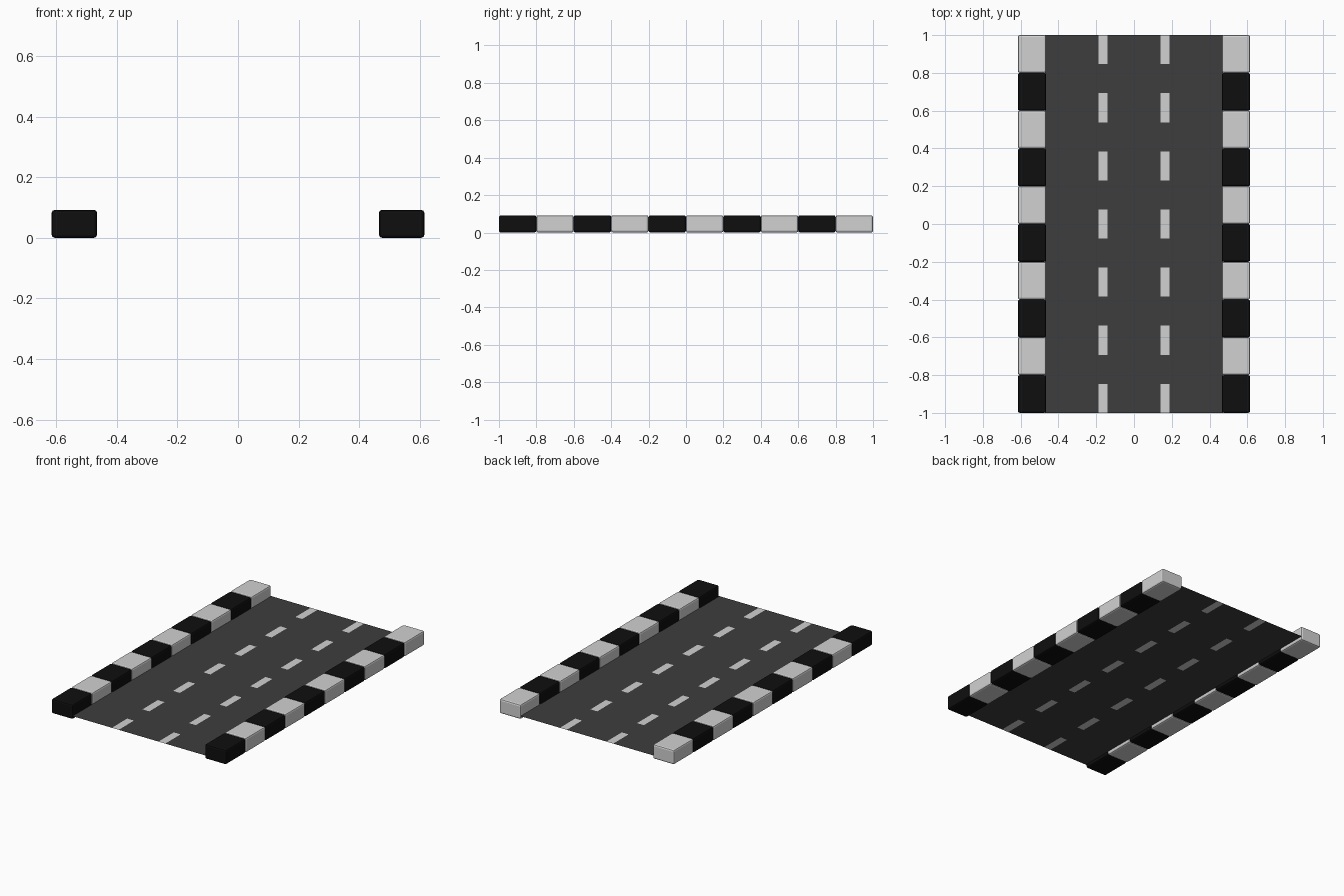
import bpy
import bmesh

cube = bpy.data.objects.get("Cube")
if cube:
    bpy.data.objects.remove(cube, do_unlink=True)


def material(name, rgb):
    mat = bpy.data.materials.new(name)
    mat.use_nodes = True
    colour = (*rgb, 1)
    mat.diffuse_color = colour
    mat.node_tree.nodes["Principled BSDF"].inputs["Base Color"].default_value = colour
    return mat


asphalt = material("asphalt grey", (0.047, 0.047, 0.047))
white = material("light grey paint", (0.64, 0.64, 0.64))
black = material("black paint", (0.0045, 0.0045, 0.0045))

LENGTH = 2.0
INNER, OUTER = 0.465, 0.615
CURB_HEIGHT = 0.092
ROAD_Z = 0.022


def add_object(name, bm, mats):
    mesh = bpy.data.meshes.new(name)
    bm.to_mesh(mesh)
    bm.free()
    for mat in mats:
        mesh.materials.append(mat)
    obj = bpy.data.objects.new(name, mesh)
    bpy.context.collection.objects.link(obj)
    return obj


# Road: a flat sheet cut into strips, dashes are every other cell of two strips
bm = bmesh.new()
lane, half = 0.164, 0.024
columns = [-INNER - 0.005, -lane - half, -lane + half,
           lane - half, lane + half, INNER + 0.005]
rows = 13
grid = [[bm.verts.new((x, LENGTH * (j / rows - 0.5), ROAD_Z)) for x in columns]
        for j in range(rows + 1)]
for j in range(rows):
    for i in range(len(columns) - 1):
        face = bm.faces.new((grid[j][i], grid[j][i + 1],
                             grid[j + 1][i + 1], grid[j + 1][i]))
        face.material_index = int(i % 2 == 1 and j % 2 == 0)
add_object("road_surface", bm, [asphalt, white])

# Curbs: rows of bevelled blocks in alternating colours
blocks = 10
step = LENGTH / blocks
for side, sign in (("left", 1), ("right", -1)):
    for k in range(blocks):
        bm = bmesh.new()
        bmesh.ops.create_cube(bm, size=1)
        bmesh.ops.scale(bm, vec=(OUTER - INNER, step, CURB_HEIGHT), verts=bm.verts)
        bmesh.ops.translate(bm, verts=bm.verts, vec=(
            sign * (INNER + OUTER) / 2, step * (k + 0.5) - LENGTH / 2, CURB_HEIGHT / 2))
        bmesh.ops.bevel(bm, geom=bm.edges[:], offset=0.01, segments=2,
                        profile=0.5, affect='EDGES')
        add_object(f"{side}_curb_block_{k + 1}", bm, [white if k % 2 else black])
